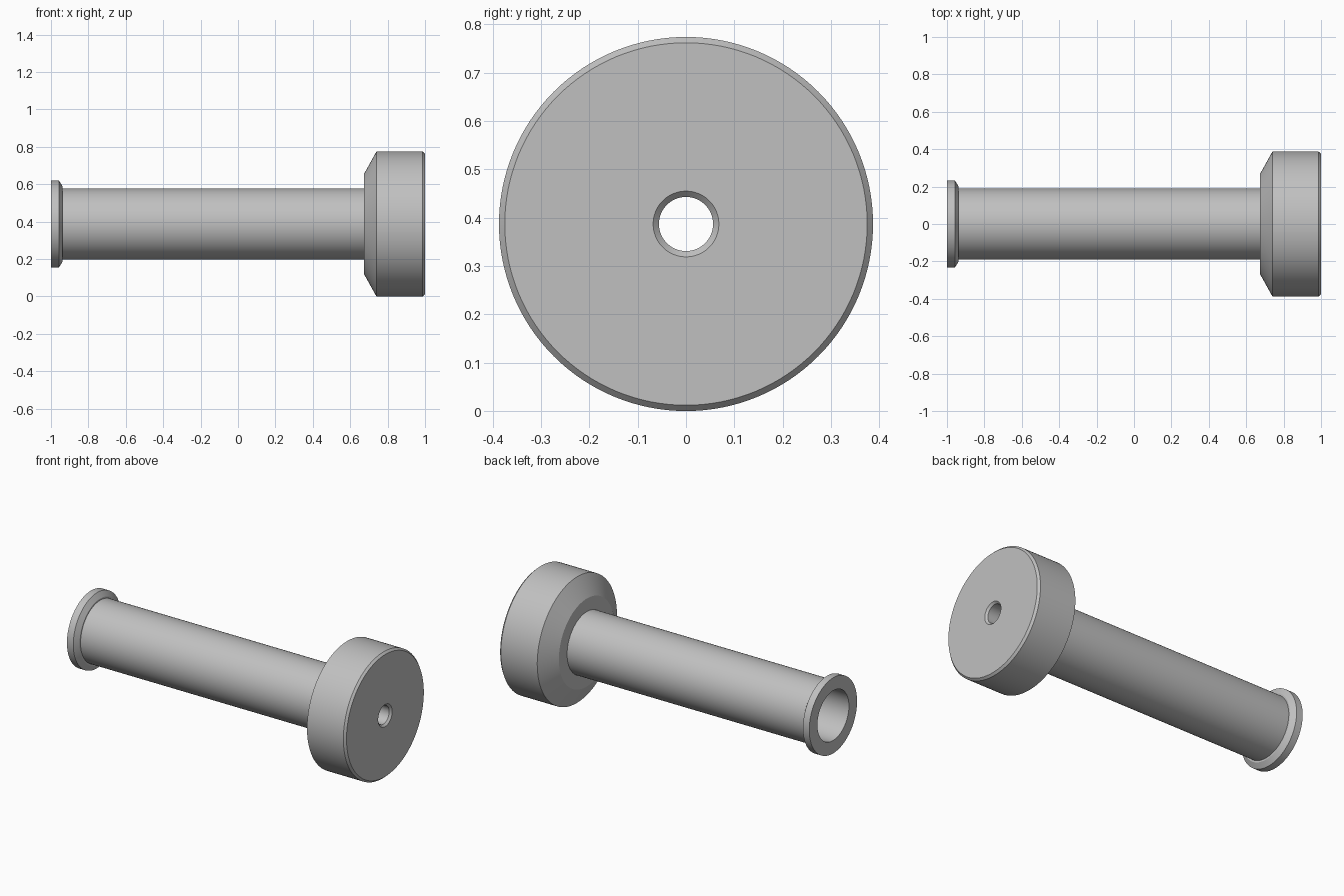
import bpy
import bmesh
import math
from mathutils import Vector

cube = bpy.data.objects.get("Cube")
if cube:
    bpy.data.objects.remove(cube, do_unlink=True)

SEGMENTS = 128
HEAD_R = 0.387     # largest radius, also the height of the axis
TUBE_R = 0.19
BORE_R = 0.153
HOLE_R = 0.056

# Half sections as (x, radius)
flange = [(-1.0, BORE_R), (-1.0, 0.232), (-0.957, 0.232), (-0.937, 0.2), (-0.937, TUBE_R)]
head = [(0.675, TUBE_R), (0.675, 0.27), (0.74, HEAD_R), (0.987, HEAD_R), (1.0, 0.375)]
small_hole = [(1.0, 0.068), (0.988, HOLE_R), (0.8, HOLE_R)]
bore_floor = [(0.8, BORE_R)]
profile = flange + head + small_hole + bore_floor

# Plain grey material
grey = bpy.data.materials.new("plain_grey")
grey.use_nodes = True
colour = (0.53, 0.53, 0.53, 1.0)
grey.diffuse_color = colour
grey.node_tree.nodes["Principled BSDF"].inputs["Base Color"].default_value = colour

# Revolve the closed section around the x axis
bm = bmesh.new()
verts = [bm.verts.new((x, 0, r)) for x, r in profile]
edges = [bm.edges.new((a, b)) for a, b in zip(verts, verts[1:] + verts[:1])]
bmesh.ops.spin(bm, geom=verts + edges, cent=Vector(), axis=Vector((1, 0, 0)),
               angle=math.tau, steps=SEGMENTS, use_merge=True)
bmesh.ops.remove_doubles(bm, verts=bm.verts, dist=0.0001)
bmesh.ops.recalc_face_normals(bm, faces=bm.faces)

mesh = bpy.data.meshes.new("flanged_sleeve")
bm.to_mesh(mesh)
bm.free()
mesh.materials.append(grey)

sleeve = bpy.data.objects.new("flanged_sleeve", mesh)
sleeve.location.z = HEAD_R
bpy.context.collection.objects.link(sleeve)

# Smooth round walls, crisp rims
bpy.ops.object.select_all(action="DESELECT")
sleeve.select_set(True)
bpy.context.view_layer.objects.active = sleeve
bpy.ops.object.shade_smooth_by_angle(angle=math.radians(20))
